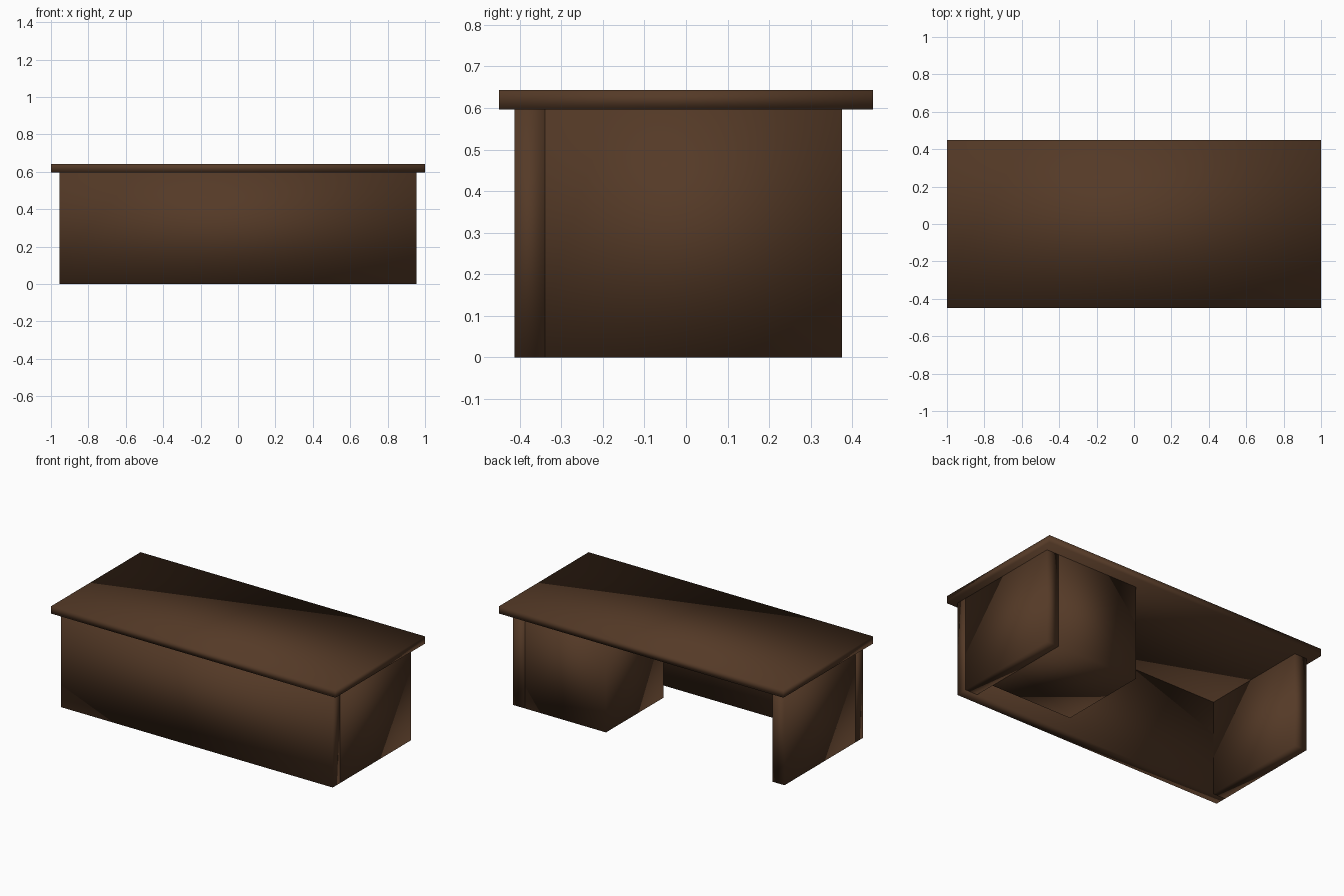
import bpy
import bmesh
from mathutils import Vector

if "Cube" in bpy.data.objects:
    bpy.data.objects.remove(bpy.data.objects["Cube"])

# One dark wood colour for the whole desk
wood = bpy.data.materials.new("dark brown wood")
wood.diffuse_color = (0.09, 0.042, 0.02, 1.0)
wood.use_nodes = True
wood.node_tree.nodes["Principled BSDF"].inputs["Base Color"].default_value = wood.diffuse_color


def box(name, lo, hi):
    """Smooth-shaded box between two opposite corners."""
    lo, hi = Vector(lo), Vector(hi)
    bm = bmesh.new()
    bmesh.ops.create_cube(bm, size=1.0)
    for v in bm.verts:
        v.co = Vector([(lo[i] + hi[i]) / 2 + v.co[i] * (hi[i] - lo[i]) for i in range(3)])
    for f in bm.faces:
        f.smooth = True
    mesh = bpy.data.meshes.new(name)
    bm.to_mesh(mesh)
    bm.free()
    mesh.materials.append(wood)
    obj = bpy.data.objects.new(name, mesh)
    bpy.context.collection.objects.link(obj)
    return obj


UNDER, TOP = 0.597, 0.643      # desktop heights
OUT, INNER = 0.955, 0.87       # side panel faces
FRONT, JOIN, BACK = -0.413, -0.339, 0.375

# Overhanging desktop
box("desktop", (-1, -0.45, UNDER), (1, 0.45, TOP))
# Full-width front panel
box("front_panel", (-OUT, FRONT, 0), (OUT, JOIN, UNDER))
# Side panels
box("left_side_panel", (-OUT, JOIN, 0), (-INNER, BACK, UNDER))
box("right_side_panel", (INNER, JOIN, 0), (OUT, BACK, UNDER))
# Drawer pedestal on the right, stopping short of the front panel
box("drawer_pedestal", (0.30, -0.205, 0), (INNER, BACK, UNDER))
